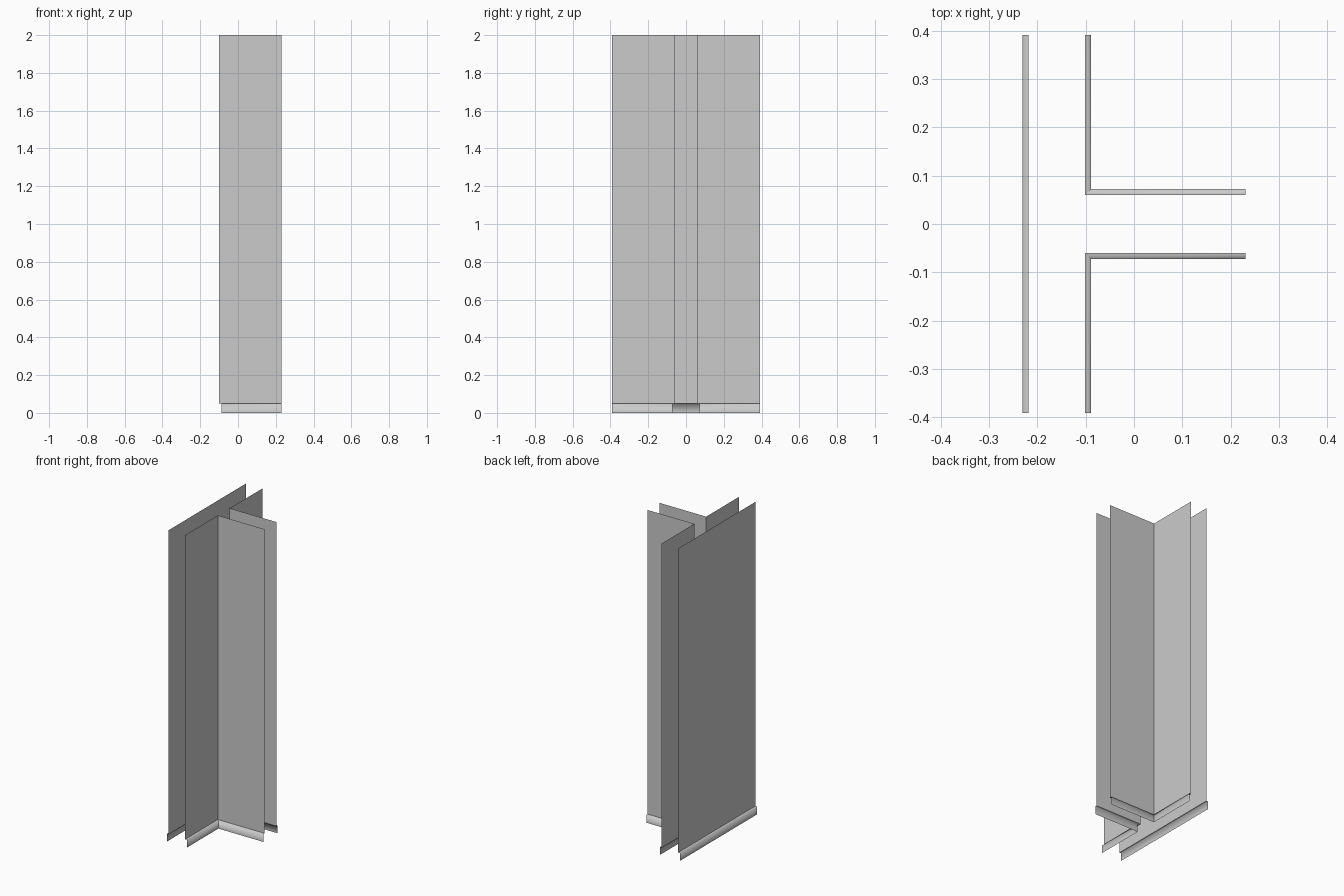
import bpy
import bmesh

if "Cube" in bpy.data.objects:
    bpy.data.objects.remove(bpy.data.objects["Cube"])

H, TRIM_H, TRIM_D = 2.0, 0.05, 0.0125
XE, YE = 0.231, 0.391           # outer extents
CX, CY = -0.101, 0.06           # corner of the L walls


def build(name, strips, smooth):
    """Each strip is a list of rows of points; neighbouring rows are joined by quads."""
    bm = bmesh.new()
    for rows in strips:
        vs = [[bm.verts.new(p) for p in row] for row in rows]
        for a, b in zip(vs, vs[1:]):
            for i in range(len(a) - 1):
                bm.faces.new((a[i], a[i + 1], b[i + 1], b[i])).smooth = smooth
    me = bpy.data.meshes.new(name)
    bm.to_mesh(me)
    bm.free()
    ob = bpy.data.objects.new(name, me)
    bpy.context.collection.objects.link(ob)
    return ob


def wall_and_trim(name, path, outer):
    """Wall sheet along path; open trim ledge stepping out to the outer path."""
    if len(path) != len(outer):
        raise ValueError("paths differ")
    build(name + "_wall",
          [[[(*p, TRIM_H) for p in path], [(*p, H) for p in path]]], False)
    # one separate strip per leg keeps the mitred corner crisp
    legs = []
    for i in range(len(path) - 1):
        w, o = path[i:i + 2], outer[i:i + 2]
        legs.append([[(*p, 0) for p in o],
                     [(*p, TRIM_H) for p in o],
                     [(*p, TRIM_H) for p in w]])
    build(name + "_skirting", legs, True)


# straight back wall, skirting on its -x side
xb = -XE + TRIM_D
wall_and_trim("straight", [(xb, YE), (xb, -YE)], [(-XE, YE), (-XE, -YE)])

# two mirrored L-shaped corner walls, skirting inside each corner
for side, s in (("front", -1), ("back", 1)):
    path = [(CX, s * YE), (CX, s * CY), (XE, s * CY)]
    xo, yo = CX + TRIM_D, s * (CY + TRIM_D)
    outer = [(xo, s * YE), (xo, yo), (XE, yo)]
    if s > 0:                   # keep normals facing the room
        path.reverse()
        outer.reverse()
    wall_and_trim(side + "_corner", path, outer)
